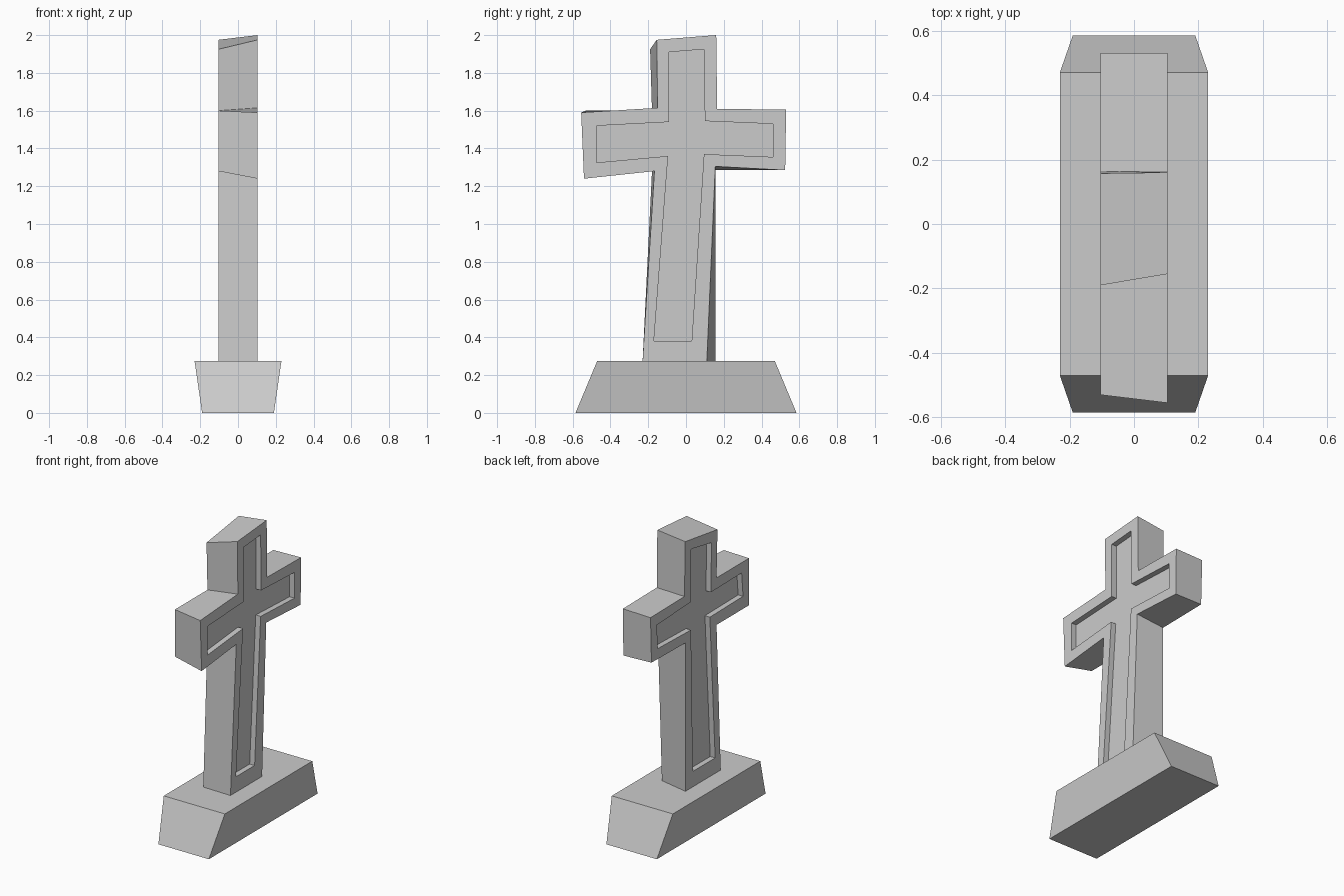
import bpy, bmesh

if "Cube" in bpy.data.objects:
    bpy.data.objects.remove(bpy.data.objects["Cube"])


def finish(bm, name):
    bmesh.ops.recalc_face_normals(bm, faces=bm.faces)
    mesh = bpy.data.meshes.new(name)
    bm.to_mesh(mesh)
    bm.free()
    obj = bpy.data.objects.new(name, mesh)
    bpy.context.collection.objects.link(obj)
    return obj


def ring(bm, points):
    return [bm.verts.new(p) for p in points]


def bridge(bm, a, b):
    n = len(a)
    for i in range(n):
        j = (i + 1) % n
        bm.faces.new((a[i], a[j], b[j], b[i]))


# Base: block whose ends taper inward and long sides flare outward
bm = bmesh.new()
rings = []
for hx, hy, z in ((0.19, 0.585, 0), (0.23, 0.47, 0.275)):
    rings.append(ring(bm, [(sx * hx, sy * hy, z)
                           for sx, sy in ((-1, -1), (1, -1), (1, 1), (-1, 1))]))
    bm.faces.new(rings[-1])
bridge(bm, *rings)
finish(bm, "base")

# Slightly crooked cross: (y, z) outlines of its two broad faces
right = [(-0.23, 0.27), (-0.167, 1.28), (-0.54, 1.24), (-0.555, 1.59),
         (-0.15, 1.615), (-0.155, 1.975), (0.16, 2.0), (0.165, 1.61),
         (0.53, 1.605), (0.525, 1.285), (0.155, 1.305), (0.11, 0.27)]
left = [(-0.225, 0.27), (-0.18, 1.28), (-0.53, 1.28), (-0.53, 1.60),
        (-0.18, 1.60), (-0.19, 1.925), (0.157, 1.975), (0.165, 1.605),
        (0.53, 1.60), (0.52, 1.29), (0.155, 1.285), (0.155, 0.27)]
panel = [(-0.17, 0.38), (-0.095, 1.36), (-0.475, 1.325), (-0.475, 1.52),
         (-0.09, 1.54), (-0.09, 1.91), (0.095, 1.925), (0.10, 1.545),
         (0.46, 1.53), (0.46, 1.355), (0.095, 1.37), (0.03, 0.38)]
offsets = [(p[0] - r[0], p[1] - r[1]) for p, r in zip(panel, right)]

bm = bmesh.new()
outer_rings = []
for outline, x, depth in ((right, 0.104, -0.037), (left, -0.104, 0.037)):
    inner = [(p[0] + o[0], p[1] + o[1]) for p, o in zip(outline, offsets)]
    outer = ring(bm, [(x, y, z) for y, z in outline])
    rim = ring(bm, [(x, y, z) for y, z in inner])
    floor = ring(bm, [(x + depth, y, z) for y, z in inner])
    bridge(bm, outer, rim)      # raised border
    bridge(bm, rim, floor)      # recess walls
    bm.faces.new(floor)         # sunken panel
    outer_rings.append(outer)
bridge(bm, *outer_rings)        # edges between the broad faces
finish(bm, "cross")
